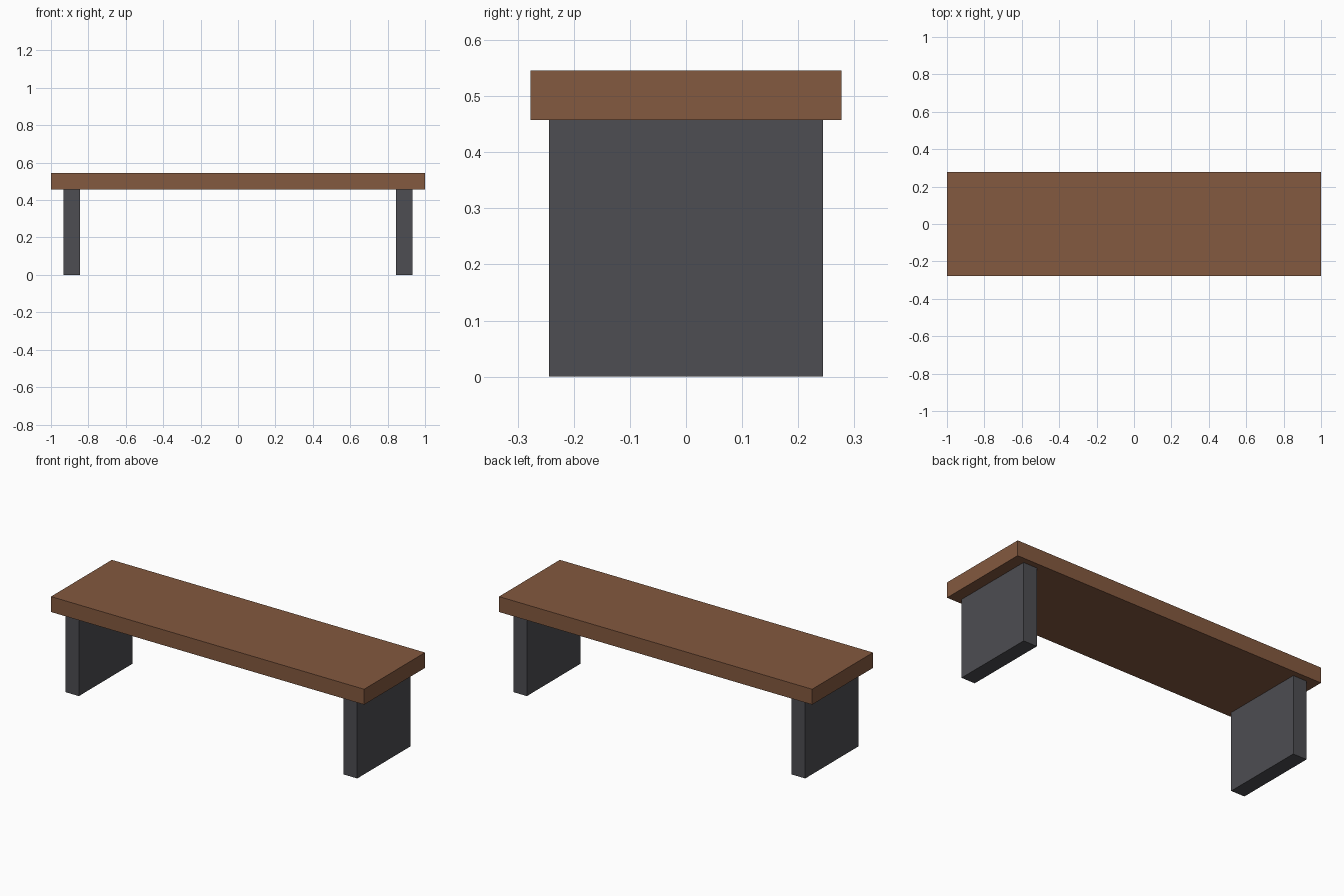
import bpy

if "Cube" in bpy.data.objects:
    bpy.data.objects.remove(bpy.data.objects["Cube"])


def material(name, color):
    mat = bpy.data.materials.new(name)
    mat.diffuse_color = (*color, 1.0)
    mat.use_nodes = True
    mat.node_tree.nodes["Principled BSDF"].inputs["Base Color"].default_value = mat.diffuse_color
    return mat


def box(name, size, center, mat):
    bpy.ops.mesh.primitive_cube_add(size=1, location=center)
    obj = bpy.context.object
    obj.name = name
    obj.scale = size
    bpy.ops.object.transform_apply(location=False, rotation=False, scale=True)
    obj.data.materials.append(mat)
    return obj


wood = material("brown_wood", (0.23, 0.10, 0.05))
metal = material("dark_grey", (0.075, 0.075, 0.085))

LEG_HEIGHT = 0.457
SEAT_THICKNESS = 0.089

# Seat plank
box("seat", (2.0, 0.555, SEAT_THICKNESS),
    (0, 0, LEG_HEIGHT + SEAT_THICKNESS / 2), wood)

# Slab legs, one at each end
for side, name in ((-1, "left_leg"), (1, "right_leg")):
    box(name, (0.087, 0.488, LEG_HEIGHT),
        (side * 0.889, 0, LEG_HEIGHT / 2), metal)
